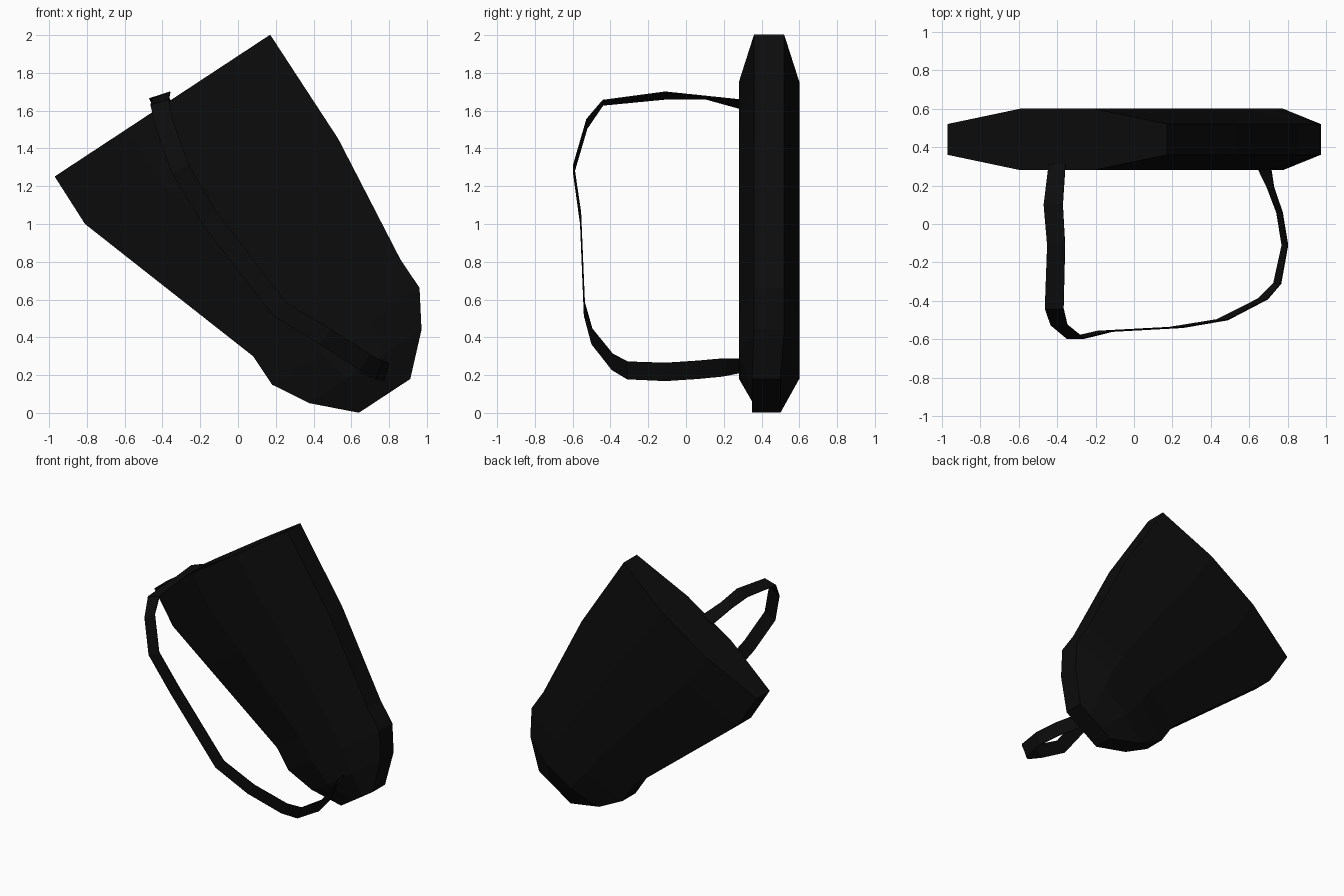
import bpy, bmesh, math
from mathutils import Vector

if "Cube" in bpy.data.objects:
    bpy.data.objects.remove(bpy.data.objects["Cube"])

black = bpy.data.materials.new("black_leather")
black.diffuse_color = (0.0037, 0.0037, 0.0037, 1)
black.use_nodes = True
black.node_tree.nodes["Principled BSDF"].inputs["Base Color"].default_value = black.diffuse_color


def finish(name, bm):
    bmesh.ops.recalc_face_normals(bm, faces=bm.faces)
    mesh = bpy.data.meshes.new(name)
    bm.to_mesh(mesh)
    bm.free()
    mesh.materials.append(black)
    obj = bpy.data.objects.new(name, mesh)
    bpy.context.collection.objects.link(obj)
    return obj


# Quiver body: flattened octagon rings along a tilted axis
# (distance along axis, left edge, right edge, y centre, half depth mid, half depth side)
RINGS = [
    (-1.578, -0.123, 1.242, 0.44, 0.16, 0.08),
    (-1.28, -0.127, 1.241, 0.44, 0.16, 0.08),
    (-0.92, -0.007, 1.240, 0.44, 0.16, 0.08),
    (-0.205, 0.232, 1.164, 0.44, 0.16, 0.08),
    (-0.025, 0.233, 1.166, 0.44, 0.16, 0.08),
    (0.166, 0.345, 1.053, 0.44, 0.16, 0.08),
    (0.351, 0.535, 0.860, 0.425, 0.075, 0.075),
]
SECTION = [(0, -1), (1, -1), (2, -1), (3, -1), (3, 1), (2, 1), (1, 1), (0, 1)]

bm = bmesh.new()
rings = []
for u, left, right, yc, mid, side in RINGS:
    ring = []
    for third, sign in SECTION:
        v = left + (right - left) * third / 3
        depth = mid if third in (1, 2) else side
        ring.append(bm.verts.new((0.836 * v + 0.55 * u, yc + sign * depth,
                                  0.55 * v - 0.836 * u)))
    rings.append(ring)
for a, b in zip(rings, rings[1:]):
    for i in range(8):
        j = (i + 1) % 8
        bm.faces.new((a[i], a[j], b[j], b[i]))
bm.faces.new(rings[0])
bm.faces.new(rings[-1])
finish("quiver_body", bm)

# Carrying strap: thin ribbon, (x, y, z, tilt of its width in degrees)
STRAP = [
    (-0.40, 0.31, 1.63, 30), (-0.42, 0.10, 1.67, 8), (-0.405, -0.11, 1.68, 22),
    (-0.415, -0.44, 1.642, 15), (-0.39, -0.525, 1.53, 30), (-0.305, -0.595, 1.29, 28),
    (-0.15, -0.558, 1.03, 38), (0.22, -0.538, 0.55, 45), (0.46, -0.498, 0.405, 55),
    (0.67, -0.39, 0.27, 60), (0.745, -0.31, 0.225, 68), (0.785, -0.11, 0.217, 73),
    (0.757, 0.06, 0.228, 73), (0.71, 0.19, 0.24, 70), (0.675, 0.30, 0.25, 45),
]
HALF_WIDTH = 0.05
bm = bmesh.new()
pairs = []
for x, y, z, tilt in STRAP:
    a = math.radians(tilt)
    w = Vector((math.cos(a), 0, math.sin(a))) * HALF_WIDTH
    p = Vector((x, y, z))
    pairs.append((bm.verts.new(p - w), bm.verts.new(p + w)))
for (a, b), (c, d) in zip(pairs, pairs[1:]):
    bm.faces.new((a, b, d, c))
strap = finish("shoulder_strap", bm)
thick = strap.modifiers.new("thickness", 'SOLIDIFY')
thick.thickness = 0.006
thick.offset = 0
